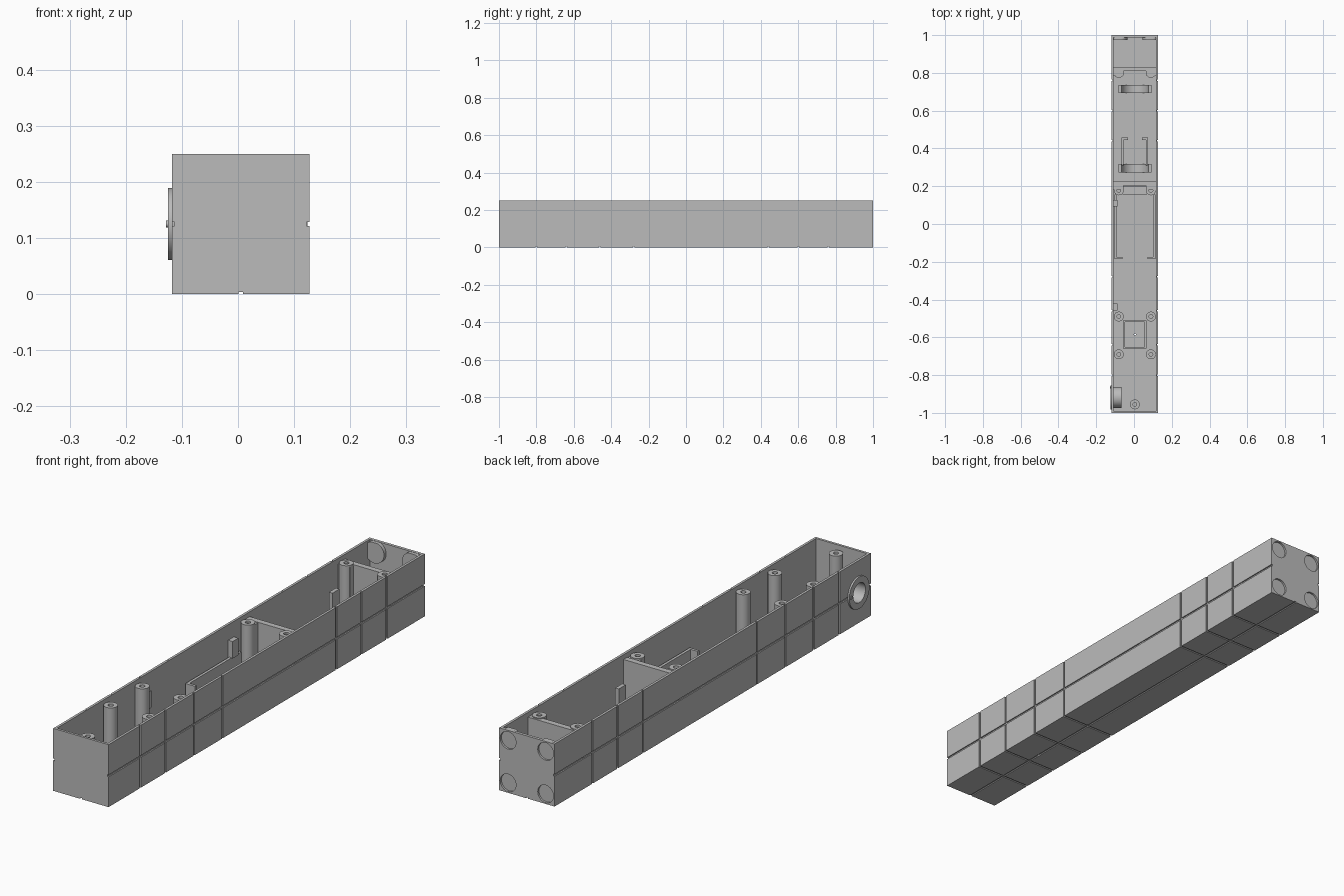
import bpy, bmesh, math
from mathutils import Matrix, Vector

if "Cube" in bpy.data.objects:
    bpy.data.objects.remove(bpy.data.objects["Cube"])

grey = bpy.data.materials.new("plain grey")
grey.use_nodes = True
grey.diffuse_color = (0.5, 0.5, 0.5, 1)
grey.node_tree.nodes["Principled BSDF"].inputs["Base Color"].default_value = (0.5, 0.5, 0.5, 1)

# Main dimensions
X0, X1, H = -0.118, 0.127, 0.25
CX = (X0 + X1) / 2
WALL, FLOOR = 0.01, 0.01
POST_TOP, PARTITION_TOP = 0.235, 0.231


def finish(bm, name, smooth=False):
    bmesh.ops.recalc_face_normals(bm, faces=bm.faces)
    mesh = bpy.data.meshes.new(name)
    bm.to_mesh(mesh)
    bm.free()
    mesh.materials.append(grey)
    ob = bpy.data.objects.new(name, mesh)
    bpy.context.collection.objects.link(ob)
    if smooth:
        bpy.ops.object.select_all(action='DESELECT')
        ob.select_set(True)
        bpy.context.view_layer.objects.active = ob
        bpy.ops.object.shade_smooth_by_angle(angle=math.radians(30))
    return ob


def add_box(bm, x, y, z):
    size = [b - a for a, b in (x, y, z)]
    mid = [(a + b) / 2 for a, b in (x, y, z)]
    bmesh.ops.create_cube(bm, size=1, matrix=Matrix.Translation(mid) @ Matrix.Diagonal((*size, 1)))


def boxes(name, *items):
    bm = bmesh.new()
    for item in items:
        add_box(bm, *item)
    return finish(bm, name)


def lathe(name, profile, place, closed=False, steps=32):
    """Turn (radius, height) points about z, then place the result."""
    bm = bmesh.new()
    pts = [bm.verts.new((r, 0, h)) for r, h in profile]
    edges = [bm.edges.new(p) for p in zip(pts, pts[1:])]
    if closed:
        edges.append(bm.edges.new((pts[-1], pts[0])))
    bmesh.ops.spin(bm, geom=pts + edges, axis=(0, 0, 1), cent=(0, 0, 0),
                   angle=math.tau, steps=steps)
    bmesh.ops.remove_doubles(bm, verts=bm.verts, dist=1e-5)
    bmesh.ops.transform(bm, matrix=place, verts=bm.verts)
    return finish(bm, name, True)


def cylinder(name, r, h0, h1, place):
    return lathe(name, [(0, h0), (r, h0), (r, h1), (0, h1)], place)


def cut(target, cutter):
    mod = target.modifiers.new("cut", 'BOOLEAN')
    mod.operation, mod.solver, mod.object = 'DIFFERENCE', 'EXACT', cutter
    bpy.ops.object.select_all(action='DESELECT')
    target.select_set(True)
    bpy.context.view_layer.objects.active = target
    bpy.ops.object.modifier_apply(modifier=mod.name)
    bpy.data.objects.remove(cutter)


along_y = Matrix.Rotation(-math.pi / 2, 4, 'X')
along_x = Matrix.Rotation(math.pi / 2, 4, 'Y')

# Open-topped tray
shell = boxes("tray", ((X0, X1), (-1, 1), (0, H)))
cut(shell, boxes("cavity", ((X0 + WALL, X1 - WALL), (-1 + WALL, 1 - 0.012), (FLOOR, H + 0.1))))

# Panel grooves along and across the outside
G, D = 0.004, 0.005
for x in (X0, X1):
    cut(shell, boxes("groove", ((x - D, x + D), (-1.1, 1.1), (H / 2 - G, H / 2 + G))))
cut(shell, boxes("groove", ((CX - G, CX + G), (-1.1, 1.1), (-0.1, 0.004))))
for y in (-0.80, -0.64, -0.46, -0.28, 0.44, 0.60, 0.76):
    for x in (X0, X1):
        cut(shell, boxes("groove", ((x - D, x + D), (y - G, y + G), (-0.1, H + 0.1))))
    cut(shell, boxes("groove", ((X0 - 0.1, X1 + 0.1), (y - G, y + G), (-0.1, 0.004))))

# Round sockets in the back wall, with bosses inside
for sx in (-1, 1):
    for sz in (-1, 1):
        x, z = CX + sx * 0.083, H / 2 + sz * 0.085
        cut(shell, cylinder("socket", 0.035, -0.008, 0.1, Matrix.Translation((x, 1, z)) @ along_y))
        boss = cylinder("magnet_boss", 0.043, -0.026, -0.0105,
                        Matrix.Translation((x, 1, z)) @ along_y)
        # trim the boss so that it stays inside the tray
        for v in boss.data.vertices:
            v.co.x = min(max(v.co.x, X0 + 0.006), X1 - 0.006)
            v.co.z = min(max(v.co.z, 0.006), H - 0.001)

# Side port: hole, outer flange, inner sleeve and pip
PY, PZ = -0.918, H / 2
port = Matrix.Translation((0, PY, PZ)) @ along_x
cut(shell, cylinder("port_hole", 0.042, X0 - 0.05, X0 + 0.03, port))
cut(shell, cylinder("pin_hole", 0.005, -0.05, 0.05, Matrix.Translation((CX, -0.585, 0))))
lathe("port_ring", [(0.039, -0.065), (0.039, -0.125), (0.064, -0.125), (0.064, X0 + 0.001),
                    (0.055, X0 + 0.001), (0.055, -0.065)], port, closed=True)
cylinder("port_pip", 0.006, -0.128, -0.124, Matrix.Translation((0, PY + 0.052, PZ)) @ along_x)

# Screw posts
posts = [(CX, -0.955)] + [(CX + s * 0.085, y) for y in (-0.69, -0.49, 0.178, 0.80) for s in (-1, 1)]
for x, y in posts:
    lathe("screw_post", [(0, 0.005), (0.026, 0.005), (0.026, POST_TOP), (0.01, POST_TOP),
                         (0.01, POST_TOP - 0.1), (0, POST_TOP - 0.1)],
          Matrix.Translation((x, y, 0)))

# Partitions and the webs that join them to the posts
inner = (X0 + 0.006, X1 - 0.006)
for y in (0.228, 0.832):
    items = [(inner, (y - 0.023, y), (0.005, PARTITION_TOP))]
    for s in (-1, 1):
        a, b = sorted((CX + s * 0.06, CX + s * 0.119))
        items.append(((a, b), (y - 0.045, y - 0.02), (0.005, PARTITION_TOP - 0.003)))
    boxes("partition", *items)
boxes("partition_step", ((CX - 0.065, CX + 0.065), (0.155, 0.2), (0.005, 0.09)))

# Cradles with a round seat
for y in (0.295, 0.715):
    w, r, cz, top = 0.087, 0.071, 0.092, 0.158
    arc = [(CX + r * math.cos(a), cz + r * math.sin(a))
           for a in (-math.pi * i / 24 for i in range(25))]
    outline = ([(CX - w, 0.005), (CX + w, 0.005), (CX + w, top), (CX + r, top)]
               + arc + [(CX - r, top), (CX - w, top)])
    bm = bmesh.new()
    face = bm.faces.new([bm.verts.new((x, y - 0.022, z)) for x, z in outline])
    ext = bmesh.ops.extrude_face_region(bm, geom=[face])
    bmesh.ops.translate(bm, vec=Vector((0, 0.044, 0)),
                        verts=[v for v in ext["geom"] if isinstance(v, bmesh.types.BMVert)])
    finish(bm, "cradle", True)


# Hooked rails, in mirrored pairs
def hooked_rails(name, off, y0, y1, hook, hook_y, top, t=0.011):
    for s in (-1, 1):
        xs = sorted((CX + s * off, CX + s * (off - t)))
        hx = sorted((CX + s * off, CX + s * (off - hook)))
        boxes(name, (xs, (y0, y1), (0.005, top)), (hx, (hook_y, hook_y + t), (0.005, top)))


hooked_rails("long_rail", 0.108, -0.185, 0.155, 0.042, -0.185, 0.122)
hooked_rails("short_rail", 0.07, 0.31, 0.457, 0.033, 0.446, 0.07)

# Small clips on the side wall
for y in (0.11, -0.44):
    boxes("wall_clip", ((X0 + 0.006, -0.088), (y - 0.018, y + 0.018), (0.12, 0.188)))

# Square frame on the floor
ya, yb, half, t = -0.66, -0.51, 0.062, 0.01
frame = [((CX - half, CX + half), (y, y + t), (0.005, 0.035)) for y in (ya, yb - t)]
frame += [((x, x + t), (ya, yb), (0.005, 0.035)) for x in (CX - half, CX + half - t)]
boxes("floor_frame", *frame)
